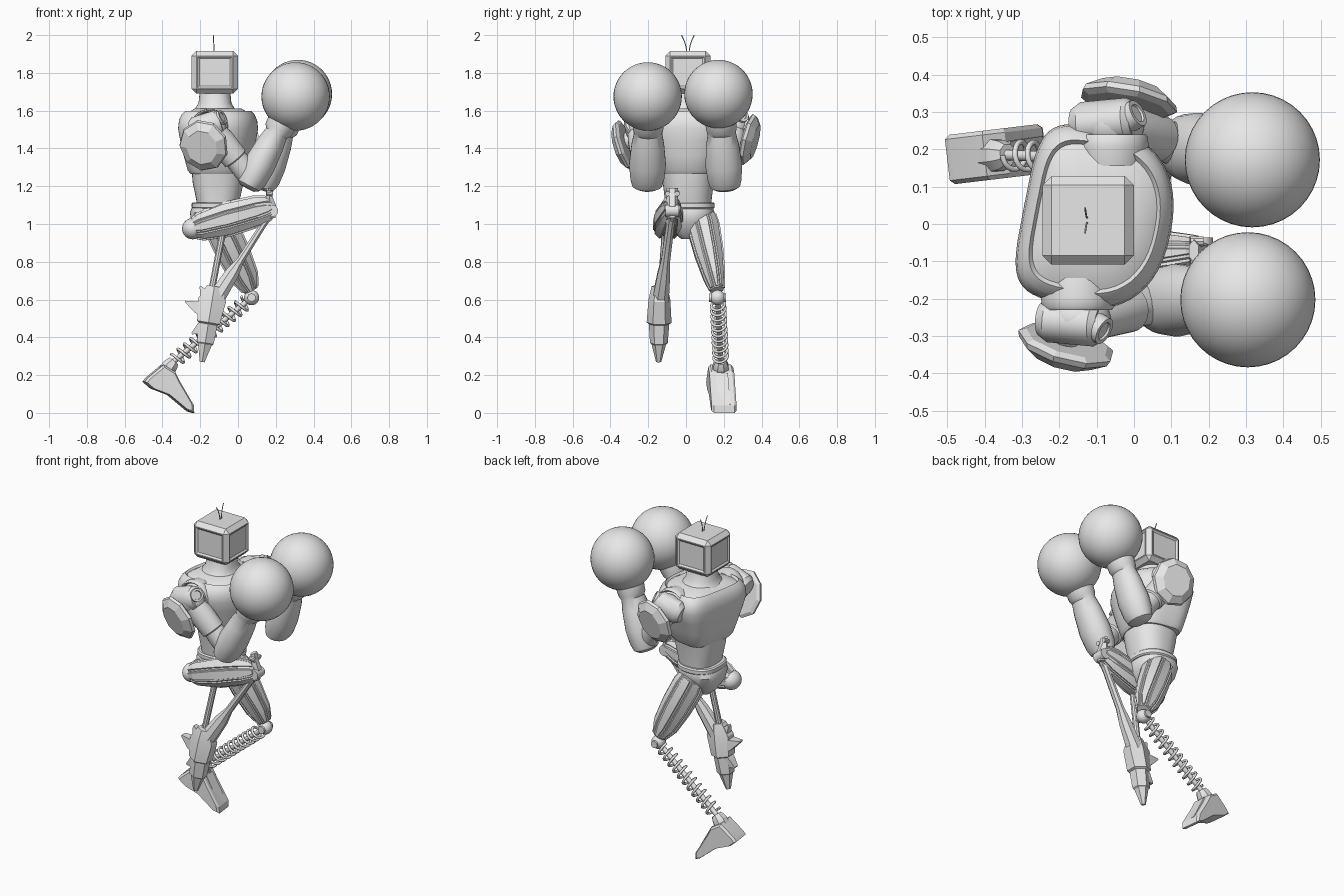
import bpy, bmesh, math
from mathutils import Vector as V, Matrix

cube = bpy.data.objects.get("Cube")
if cube:
    bpy.data.objects.remove(cube, do_unlink=True)

grey = bpy.data.materials.new("plain_grey")
grey.use_nodes = True
grey.diffuse_color = (0.8, 0.8, 0.8, 1)
grey.node_tree.nodes["Principled BSDF"].inputs["Base Color"].default_value = (0.8, 0.8, 0.8, 1)


def finish(name, bm, angle=35):
    bmesh.ops.recalc_face_normals(bm, faces=bm.faces[:])
    mesh = bpy.data.meshes.new(name)
    bm.to_mesh(mesh)
    bm.free()
    mesh.materials.append(grey)
    ob = bpy.data.objects.new(name, mesh)
    bpy.context.collection.objects.link(ob)
    bpy.ops.object.select_all(action='DESELECT')
    ob.select_set(True)
    bpy.context.view_layer.objects.active = ob
    bpy.ops.object.shade_smooth_by_angle(angle=math.radians(angle))


def skin(bm, rings):
    """Join rings of points into a closed skin and return the side faces."""
    loops = [[bm.verts.new(p) for p in ring] for ring in rings]
    n = len(loops[0])
    sides = [bm.faces.new((lo[i], lo[(i + 1) % n], hi[(i + 1) % n], hi[i]))
             for lo, hi in zip(loops, loops[1:]) for i in range(n)]
    bm.faces.new(loops[0])
    bm.faces.new(loops[-1])
    return sides


def limb(name, a, b, profile, sides=24, hint=(0, 1, 0), panel=0.0, angle=35):
    """Tapered solid from a to b; profile rows are (t, radius across, radius along hint)."""
    a, b = V(a), V(b)
    d = (b - a).normalized()
    v = (V(hint) - d * d.dot(V(hint))).normalized()
    u = v.cross(d)
    turn = math.pi / sides
    rings = [[a.lerp(b, t) + u * ru * math.cos(k * 2 * turn + turn) + v * rv * math.sin(k * 2 * turn + turn)
              for k in range(sides)] for t, ru, rv in profile]
    bm = bmesh.new()
    faces = skin(bm, rings)
    if panel:
        # Raised strips running the whole length, one per side
        bmesh.ops.recalc_face_normals(bm, faces=bm.faces[:])
        for k in range(sides):
            strip = faces[k::sides]
            bmesh.ops.inset_region(bm, faces=strip, thickness=panel, use_even_offset=True)
            bmesh.ops.inset_region(bm, faces=strip, thickness=panel * 0.4, depth=panel, use_even_offset=True)
    finish(name, bm, angle)


def rod(name, a, b, r, sides=16):
    limb(name, a, b, [(0, r, r), (1, r, r)], sides, hint=(0.1, 0.9, 0.3))


def ball(name, centre, r, squash=(1, 1, 1)):
    bm = bmesh.new()
    bmesh.ops.create_uvsphere(bm, u_segments=40, v_segments=24, radius=r)
    bmesh.ops.scale(bm, vec=squash, verts=bm.verts)
    bmesh.ops.translate(bm, vec=centre, verts=bm.verts)
    finish(name, bm)


def wire(name, points, r):
    cu = bpy.data.curves.new(name, 'CURVE')
    cu.dimensions = '3D'
    cu.bevel_depth = r
    cu.bevel_resolution = 2
    cu.use_fill_caps = True
    sp = cu.splines.new('POLY')
    sp.points.add(len(points) - 1)
    for p, q in zip(sp.points, points):
        p.co = (*q, 1)
    cu.materials.append(grey)
    bpy.context.collection.objects.link(bpy.data.objects.new(name, cu))


def body(name, centre, rows, back=0.85, power=4, twist=0, n=48):
    """Upright loft: rounded front, squarer back; rows are (z, depth, half width)."""
    rot = Matrix.Rotation(math.radians(twist), 3, 'Z')
    rings = []
    for z, rx, ry in rows:
        ring = []
        for k in range(n):
            c, s = math.cos(k * math.tau / n), math.sin(k * math.tau / n)
            e = 2 / (2.3 if c > 0 else power)
            x = math.copysign(abs(c) ** e, c) * rx * (1 if c > 0 else back)
            y = math.copysign(abs(s) ** e, s) * ry
            ring.append(rot @ V((x, y, 0)) + V((*centre, z)))
        rings.append(ring)
    bm = bmesh.new()
    skin(bm, rings)
    finish(name, bm)


# Head with chamfered edges and recessed panels
bm = bmesh.new()
bmesh.ops.create_cube(bm, size=1)
bmesh.ops.scale(bm, vec=(0.245, 0.238, 0.225), verts=bm.verts)
bmesh.ops.bevel(bm, geom=bm.edges[:], offset=0.025, segments=1, profile=0.5, affect='EDGES')
bm.normal_update()
panels = [f for f in bm.faces if f.calc_area() > 0.02 and abs(f.normal.z) < 0.5]
bmesh.ops.inset_individual(bm, faces=panels, thickness=0.008, depth=0)
bmesh.ops.inset_individual(bm, faces=panels, thickness=0.014, depth=-0.008)
bmesh.ops.translate(bm, vec=(-0.123, 0.01, 1.803), verts=bm.verts)
finish("head", bm, 20)
for s in (-1, 1):
    wire("antenna", [(-0.125 - 0.006 * t, 0.01 + s * (0.006 + 0.028 * t * t), 1.9 + 0.1 * t)
                     for t in (0, 0.25, 0.5, 0.75, 1)], 0.0025)

# Neck, chest, belly and pelvis
body("neck", (-0.122, 0.01), [(1.57, 0.14, 0.155), (1.605, 0.108, 0.122), (1.64, 0.087, 0.095),
                              (1.71, 0.08, 0.085)], back=1, power=2)
body("chest", (-0.105, 0.015),
     [(1.265, 0.145, 0.15), (1.285, 0.16, 0.165), (1.36, 0.18, 0.19), (1.44, 0.197, 0.218),
      (1.505, 0.207, 0.24), (1.55, 0.202, 0.236), (1.58, 0.188, 0.22), (1.597, 0.172, 0.2),
      (1.585, 0.163, 0.19), (1.612, 0.12, 0.13)], back=0.93, power=4.5, twist=-11)
body("belly", (-0.11, 0.012), [(1.08, 0.11, 0.12), (1.14, 0.122, 0.125), (1.22, 0.14, 0.135),
                               (1.28, 0.145, 0.145)], back=0.93, power=2.6)
body("waist_band", (-0.118, 0.015), [(1.08, 0.12, 0.13), (1.087, 0.127, 0.137), (1.108, 0.127, 0.137),
                                     (1.115, 0.12, 0.13)], back=1, power=2.6)
body("pelvis", (-0.125, 0.015), [(0.92, 0.05, 0.04), (0.95, 0.085, 0.075), (1.01, 0.12, 0.115),
                                 (1.06, 0.13, 0.135), (1.085, 0.12, 0.13)], back=1, power=2.6)

# Arms: shoulder, upper arm, forearm, glove and shoulder guard
ARMS = {
    "right": dict(s=-1, shoulder=(-0.15, -0.255, 1.51), elbow=(0.075, -0.205, 1.24), cuff=(0.235, -0.2, 1.54),
                  glove=(0.305, -0.203, 1.675), guard=(-0.178, -0.31, 1.42), face=(-0.28, -1, -0.33)),
    "left": dict(s=1, shoulder=(-0.06, 0.265, 1.52), elbow=(0.142, 0.205, 1.235), cuff=(0.256, 0.185, 1.54),
                 glove=(0.317, 0.172, 1.688), guard=(-0.018, 0.315, 1.45), face=(0.2, 1, -0.26)),
}
for side, p in ARMS.items():
    s, sh, el = p["s"], V(p["shoulder"]), V(p["elbow"])
    limb(side + "_shoulder_arch", sh - V((0, s * 0.11, 0)), sh - V((0, s * 0.025, 0)),
         [(0, 0.09, 0.09), (0.6, 0.1, 0.1), (0.9, 0.098, 0.098), (1, 0.092, 0.092), (0.9, 0.084, 0.084),
          (0.4, 0.08, 0.08)], hint=(0, 0, 1))
    ball(side + "_shoulder_ball", sh, 0.08, (1.1, 0.85, 1))
    limb(side + "_shoulder_barrel", sh - V((0.1, 0, 0.02)), sh + V((0.06, s * 0.015, 0.03)),
         [(0, 0.05, 0.045), (0.15, 0.07, 0.06), (0.9, 0.07, 0.06), (1, 0.055, 0.05)])
    limb(side + "_shoulder_cap", sh + V((0.03, s * 0.01, 0.035)), sh + V((0.075, s * 0.035, 0.06)),
         [(0, 0.04, 0.04), (0.9, 0.038, 0.038), (0.9, 0.026, 0.026), (0.8, 0.024, 0.024)])
    limb(side + "_upper_arm", sh, el, [(0, 0.06, 0.055), (0.25, 0.075, 0.065), (0.6, 0.07, 0.065),
                                       (0.62, 0.06, 0.055), (1, 0.065, 0.06)])
    limb(side + "_forearm", el, p["cuff"],
         [(-0.17, 0.04, 0.055), (-0.12, 0.065, 0.08), (0, 0.08, 0.09), (0.25, 0.084, 0.098),
          (0.6, 0.074, 0.087), (0.8, 0.062, 0.075), (0.86, 0.076, 0.08), (1, 0.08, 0.084)])
    ball(side + "_glove", p["glove"], 0.181)
    g, f = V(p["guard"]), V(p["face"]).normalized()
    limb(side + "_shoulder_guard", g, g + f * 0.055,
         [(0, 0.115, 0.125), (0.2, 0.134, 0.142), (0.5, 0.128, 0.136), (1, 0.085, 0.095)], 9,
         hint=(0, 0, 1), angle=15)
    rod(side + "_guard_mount", g + f * 0.03, sh - V((0.03, 0, 0)), 0.035)

# Raised right leg: thigh, knee, thin shin struts
hip, knee = V((-0.24, -0.105, 0.975)), V((0.18, -0.072, 1.09))
ball("right_hip_ball", hip, 0.056, (1, 1.1, 1))
limb("right_thigh", hip, knee, [(0, 0.052, 0.055), (0.1, 0.075, 0.072), (0.42, 0.094, 0.076),
                                (0.8, 0.085, 0.056), (0.94, 0.068, 0.042), (1, 0.045, 0.035)],
     8, panel=0.007, angle=15)
rod("right_knee_axle", knee + V((0, -0.036, -0.02)), knee + V((0, 0.036, -0.02)), 0.032)
limb("right_knee_bracket", knee + V((-0.02, 0, 0.1)), knee + V((0.0, 0, -0.06)),
     [(0, 0.015, 0.03), (0.3, 0.02, 0.03), (0.6, 0.035, 0.03), (1, 0.02, 0.025)], 6, angle=15)
for dy in (-0.025, 0.025):
    rod("right_knee_pin", knee + V((-0.03, dy, 0.075)), knee + V((0.005, dy, 0.07)), 0.014, 10)
limb("right_shin", (0.175, -0.075, 1.06), (-0.12, -0.135, 0.6),
     [(0, 0.022, 0.03), (0.15, 0.018, 0.024), (0.55, 0.022, 0.026), (0.7, 0.04, 0.036),
      (1, 0.05, 0.048)], 8, angle=15)
rod("right_shin_strut", (-0.08, -0.11, 0.96), (-0.145, -0.135, 0.62), 0.018, 10)

# Hanging right foot with armour plates and heel fins
limb("right_foot", (-0.125, -0.14, 0.67), (-0.19, -0.145, 0.27),
     [(0, 0.045, 0.042), (0.18, 0.085, 0.058), (0.48, 0.07, 0.066), (0.5, 0.056, 0.054),
      (0.75, 0.052, 0.047), (0.77, 0.042, 0.038), (1, 0.015, 0.014)], 6, angle=15)
for tip, root, w in [((-0.28, -0.14, 0.59), (-0.15, -0.14, 0.53), 0.05),
                     ((-0.245, -0.142, 0.42), (-0.15, -0.142, 0.47), 0.045),
                     ((-0.2, -0.14, 0.67), (-0.14, -0.14, 0.57), 0.04)]:
    limb("right_heel_fin", root, tip, [(0, 0.06, w), (0.5, 0.045, w * 0.9), (1, 0.006, w * 0.5)], 4, angle=15)

# Standing left leg: panelled thigh, knee ball, coil spring shin
knee, ankle = V((0.072, 0.168, 0.61)), V((-0.35, 0.185, 0.265))
limb("left_thigh", (-0.115, 0.08, 1.04), (0.068, 0.165, 0.65),
     [(0, 0.075, 0.078), (0.15, 0.092, 0.086), (0.5, 0.09, 0.076), (0.82, 0.075, 0.056),
      (1, 0.042, 0.037)], 8, panel=0.007, angle=15)
ball("left_knee_ball", knee, 0.04)
rod("left_knee_axle", knee - V((0, 0.045, 0)), knee + V((0, 0.045, 0)), 0.022)
rod("left_spring_core", knee, ankle, 0.014)
d = (ankle - knee).normalized()
u = V((0, 1, 0)).cross(d).normalized()
w = d.cross(u)
turns, steps = 11, 18
coil = []
for i in range(turns * steps + 1):
    a = i * math.tau / steps
    mid = knee.lerp(ankle, 0.07 + 0.88 * i / (turns * steps))
    coil.append(mid + (u * math.cos(a) + w * math.sin(a)) * 0.037)
wire("left_spring", coil, 0.0075)

# Left foot: wedge profile swept across its width, resting on the toe
outline = [(-0.5, 0.165), (-0.485, 0.185), (-0.4, 0.255), (-0.34, 0.218), (-0.31, 0.16),
           (-0.24, 0.04), (-0.238, 0), (-0.265, 0.008), (-0.37, 0.095), (-0.46, 0.13)]


def foot_point(x, z, off):
    return V((x - off * 0.12, 0.187 + 0.12 * (x + 0.37) + off, z))


bm = bmesh.new()
skin(bm, [[foot_point(-0.37 + (x + 0.37) * k, 0.12 + (z - 0.12) * k, off) for x, z in outline]
          for off, k in ((-0.066, 0.9), (-0.055, 1), (0.055, 1), (0.066, 0.9))])
finish("left_foot", bm, 15)
limb("left_instep_plate", (-0.345, 0.19, 0.2), (-0.25, 0.2, 0.04),
     [(0, 0.025, 0.045), (1, 0.012, 0.05)], 4, angle=15)
limb("left_ankle", (-0.4, 0.182, 0.2), ankle + V((0.012, 0, 0.01)),
     [(0, 0.04, 0.05), (0.6, 0.045, 0.045), (0.8, 0.04, 0.04), (1, 0.03, 0.03)], 8, angle=15)
